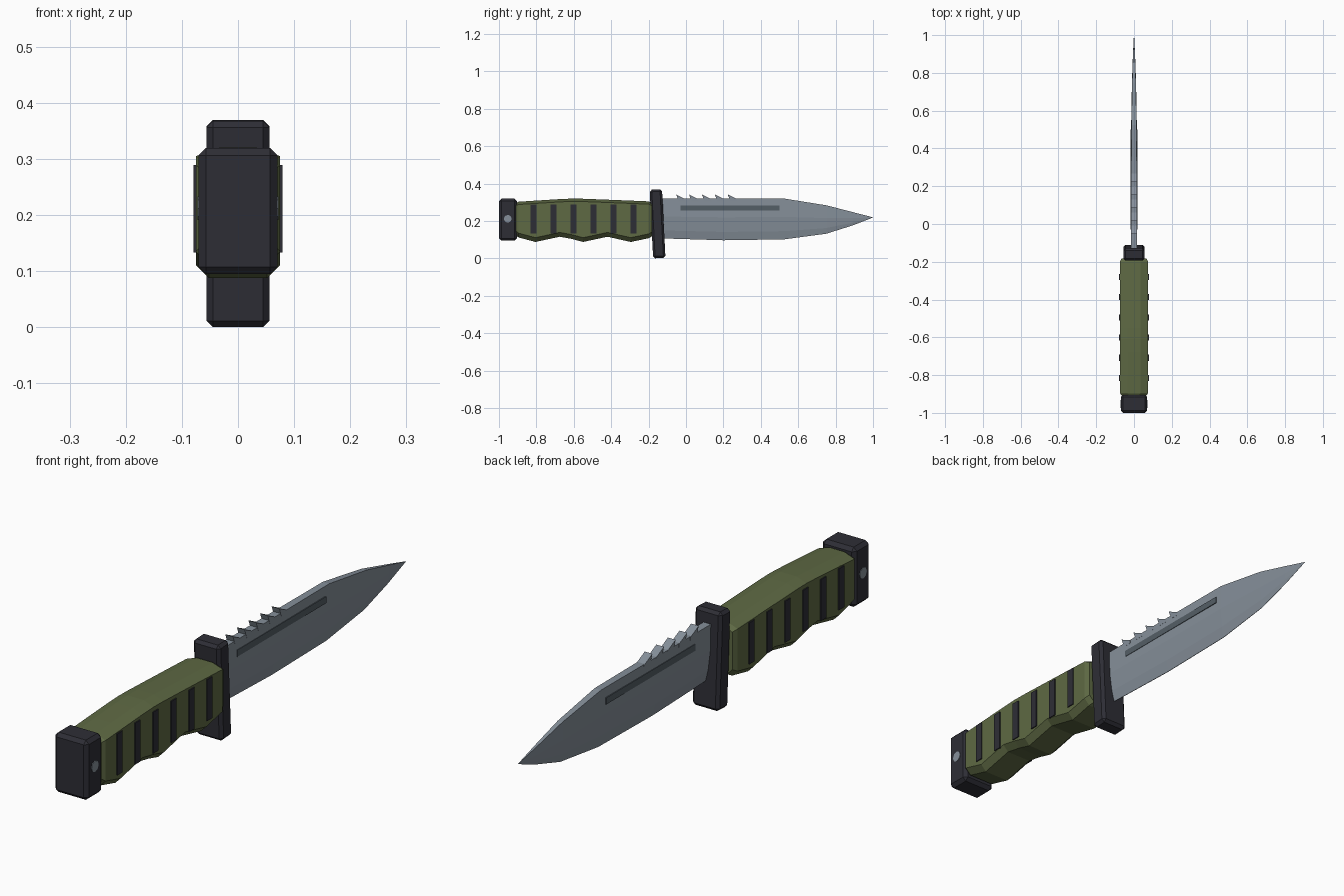
import bpy, bmesh, math
from mathutils import Matrix

if "Cube" in bpy.data.objects:
    bpy.data.objects.remove(bpy.data.objects["Cube"])


def mat(name, r, g, b):
    m = bpy.data.materials.new(name)
    m.diffuse_color = (r, g, b, 1)
    m.use_nodes = True
    m.node_tree.nodes["Principled BSDF"].inputs["Base Color"].default_value = m.diffuse_color
    return m


GREEN = mat("olive_green", 0.112, 0.142, 0.057)
BLACK = mat("matte_black", 0.027, 0.027, 0.036)
STEEL = mat("blade_steel", 0.235, 0.275, 0.32)
DARK = mat("dark_steel", 0.088, 0.112, 0.133)


def finish(name, bm, material):
    bmesh.ops.recalc_face_normals(bm, faces=bm.faces[:])
    me = bpy.data.meshes.new(name)
    bm.to_mesh(me)
    bm.free()
    me.materials.append(material)
    ob = bpy.data.objects.new(name, me)
    bpy.context.collection.objects.link(ob)
    return ob


def box(name, center, size, material, bevel=0.0, tilt=0.0):
    bm = bmesh.new()
    bmesh.ops.create_cube(bm, size=1)
    bmesh.ops.scale(bm, vec=size, verts=bm.verts)
    if bevel:
        bmesh.ops.bevel(bm, geom=bm.edges[:], offset=bevel, segments=1,
                        affect='EDGES', profile=0.5)
    m = Matrix.Translation(center) @ Matrix.Rotation(tilt, 4, 'X')
    bmesh.ops.transform(bm, matrix=m, verts=bm.verts)
    return finish(name, bm, material)


def loft(name, sections, material):
    """Skin closed rings of (x, y, z) points and cap both ends."""
    bm = bmesh.new()
    rings = [[bm.verts.new(p) for p in s] for s in sections]
    n = len(rings[0])
    for a, b in zip(rings, rings[1:]):
        for i in range(n):
            j = (i + 1) % n
            bm.faces.new((a[i], a[j], b[j], b[i]))
    bm.faces.new(rings[0])
    bm.faces.new(rings[-1])
    bmesh.ops.remove_doubles(bm, verts=bm.verts, dist=1e-5)
    return finish(name, bm, material)


def mirrored(y, right):
    """Full ring from right-hand (x, z) points listed top to bottom."""
    return [(x, y, z) for x, z in right] + [(-x, y, z) for x, z in reversed(right)]


# Grip: chamfered section following a finger-groove profile
def grip_ring(y, top, bottom, w):
    return mirrored(y, [(w - 0.041, top), (w, top - 0.015),
                        (w, bottom + 0.023), (w - 0.023, bottom)])


grip = [(-0.908, 0.298, 0.122, 0.066), (-0.895, 0.303, 0.112, 0.075),
        (-0.805, 0.309, 0.088, 0.075), (-0.675, 0.317, 0.116, 0.075),
        (-0.61, 0.32, 0.104, 0.075), (-0.55, 0.319, 0.088, 0.075),
        (-0.42, 0.314, 0.116, 0.075), (-0.295, 0.309, 0.088, 0.075),
        (-0.2, 0.305, 0.108, 0.075), (-0.182, 0.297, 0.118, 0.066)]
loft("grip", [grip_ring(*s) for s in grip], GREEN)

# Dark strips on both sides of the grip
for i in range(6):
    for side, label in ((1, "right"), (-1, "left")):
        box(f"grip_strip_{label}_{i + 1}", (side * 0.0745, -0.815 + i * 0.107, 0.211),
            (0.009, 0.032, 0.156), BLACK)

# Pommel with a bolt through it, and the tilted guard
box("pommel", (0, -0.952, 0.207), (0.14, 0.096, 0.225), BLACK, 0.013)
bm = bmesh.new()
bmesh.ops.create_cone(bm, cap_ends=True, segments=8, radius1=0.021, radius2=0.021,
                      depth=0.144, matrix=Matrix.Translation((0, -0.953, 0.212))
                      @ Matrix.Rotation(math.pi / 2, 4, 'Y'))
finish("pommel_bolt", bm, STEEL)
box("guard", (0, -0.152, 0.185), (0.112, 0.066, 0.367), BLACK, 0.011, math.radians(2.9))


# Blade: flat spine tapering down to a sharp edge
def blade_ring(y, top, bottom, w):
    h = top - bottom
    return mirrored(y, [(w * 0.9, top), (w, top - 0.45 * h),
                        (w * 0.6, bottom + 0.2 * h), (w * 0.06, bottom)])


blade = [(-0.16, 0.32, 0.108, 0.017), (0.2, 0.32, 0.097, 0.017),
         (0.525, 0.32, 0.102, 0.015), (0.75, 0.284, 0.132, 0.011),
         (0.89, 0.248, 0.176, 0.006), (1.0, 0.2195, 0.2185, 0.0005)]
loft("blade", [blade_ring(*s) for s in blade], STEEL)

# Saw teeth along the spine
for i in range(5):
    y = -0.053 + i * 0.069
    tooth = [(y, 0.342), (y + 0.05, 0.317), (y + 0.05, 0.305), (y + 0.014, 0.305)]
    loft(f"saw_tooth_{i + 1}", [[(x, a, z) for a, z in tooth] for x in (-0.016, 0.016)], STEEL)

# Dark fuller line on both sides of the blade
for side, label in ((1, "right"), (-1, "left")):
    box(f"fuller_{label}", (side * 0.0145, 0.235, 0.27), (0.007, 0.53, 0.025), DARK)
